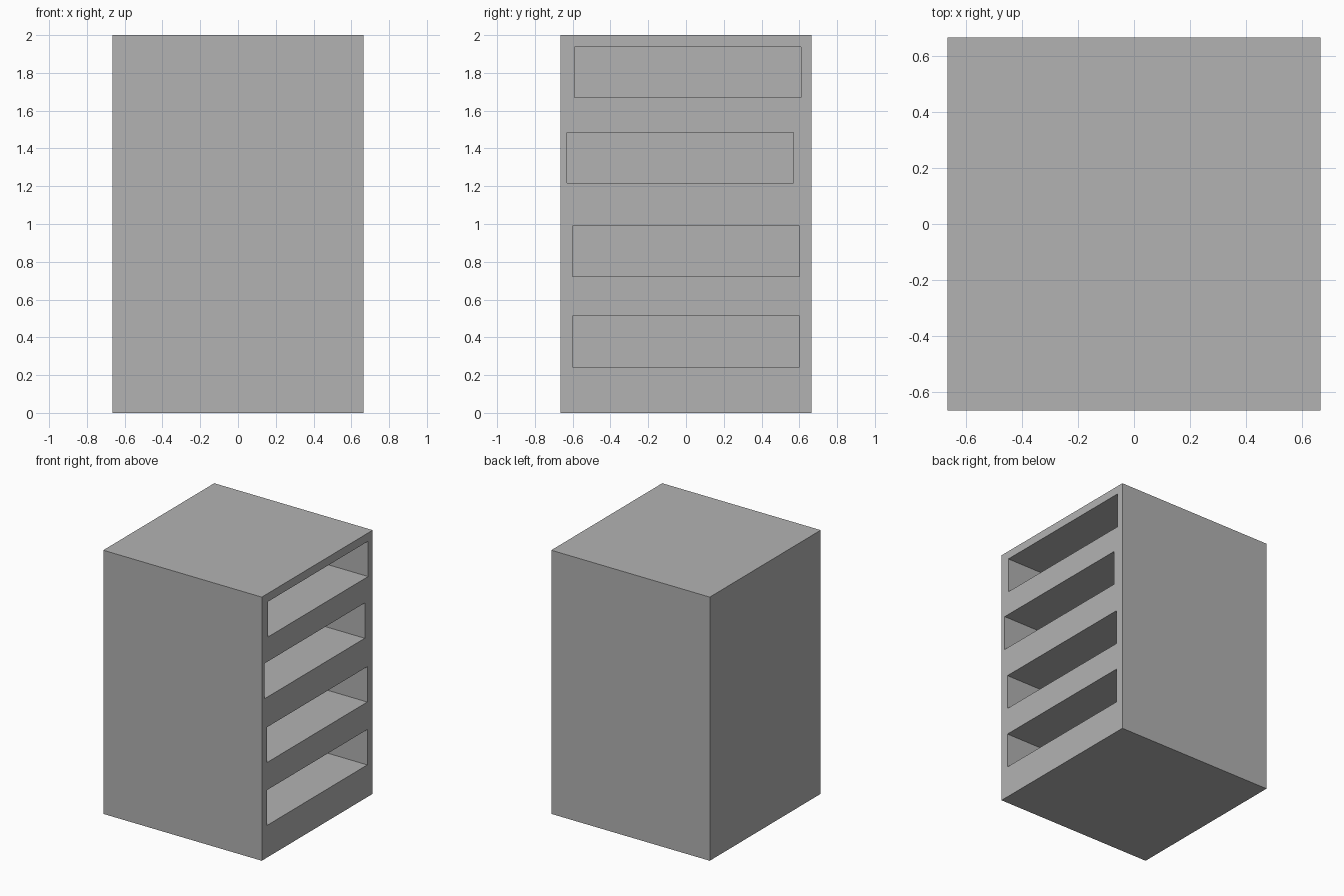
import bpy
import bmesh
from mathutils import Matrix, Vector

default = bpy.data.objects.get("Cube")
if default:
    bpy.data.objects.remove(default, do_unlink=True)

# Single plain grey material
grey = bpy.data.materials.new("light_grey")
grey.use_nodes = True
colour = (0.448, 0.448, 0.448, 1)
grey.diffuse_color = colour
grey.node_tree.nodes["Principled BSDF"].inputs["Base Color"].default_value = colour


def boxes(name, items):
    """One object made of boxes, each given as (centre, size)."""
    bm = bmesh.new()
    for centre, size in items:
        matrix = Matrix.Translation(centre) @ Matrix.Diagonal(Vector(size).to_4d())
        bmesh.ops.create_cube(bm, size=1, matrix=matrix)
    mesh = bpy.data.meshes.new(name)
    bm.to_mesh(mesh)
    bm.free()
    mesh.materials.append(grey)
    obj = bpy.data.objects.new(name, mesh)
    bpy.context.collection.objects.link(obj)
    return obj


# Solid cabinet block
WIDTH, HEIGHT = 1.33, 2.0
cabinet = boxes("cabinet_body", [((0, 0, HEIGHT / 2), (WIDTH, WIDTH, HEIGHT))])

# Four open drawer slots in the left side, the upper two slightly shifted
SLOT_DEPTH, SLOT_LENGTH, SLOT_HEIGHT, OVERLAP = 1.2, 1.2, 0.268, 0.1
slots = [(0, 0.378), (0, 0.855), (-0.03, 1.35), (0.01, 1.803)]
cut_size = (SLOT_DEPTH + OVERLAP, SLOT_LENGTH, SLOT_HEIGHT)
cut_x = WIDTH / 2 + OVERLAP - cut_size[0] / 2
cutter = boxes("slot_cutter", [((cut_x, y, z), cut_size) for y, z in slots])
cutter.hide_render = True

cut = cabinet.modifiers.new("drawer_slots", "BOOLEAN")
cut.operation = "DIFFERENCE"
cut.solver = "EXACT"
cut.object = cutter
bpy.context.view_layer.objects.active = cabinet
bpy.ops.object.modifier_apply(modifier=cut.name)
bpy.data.objects.remove(cutter, do_unlink=True)
